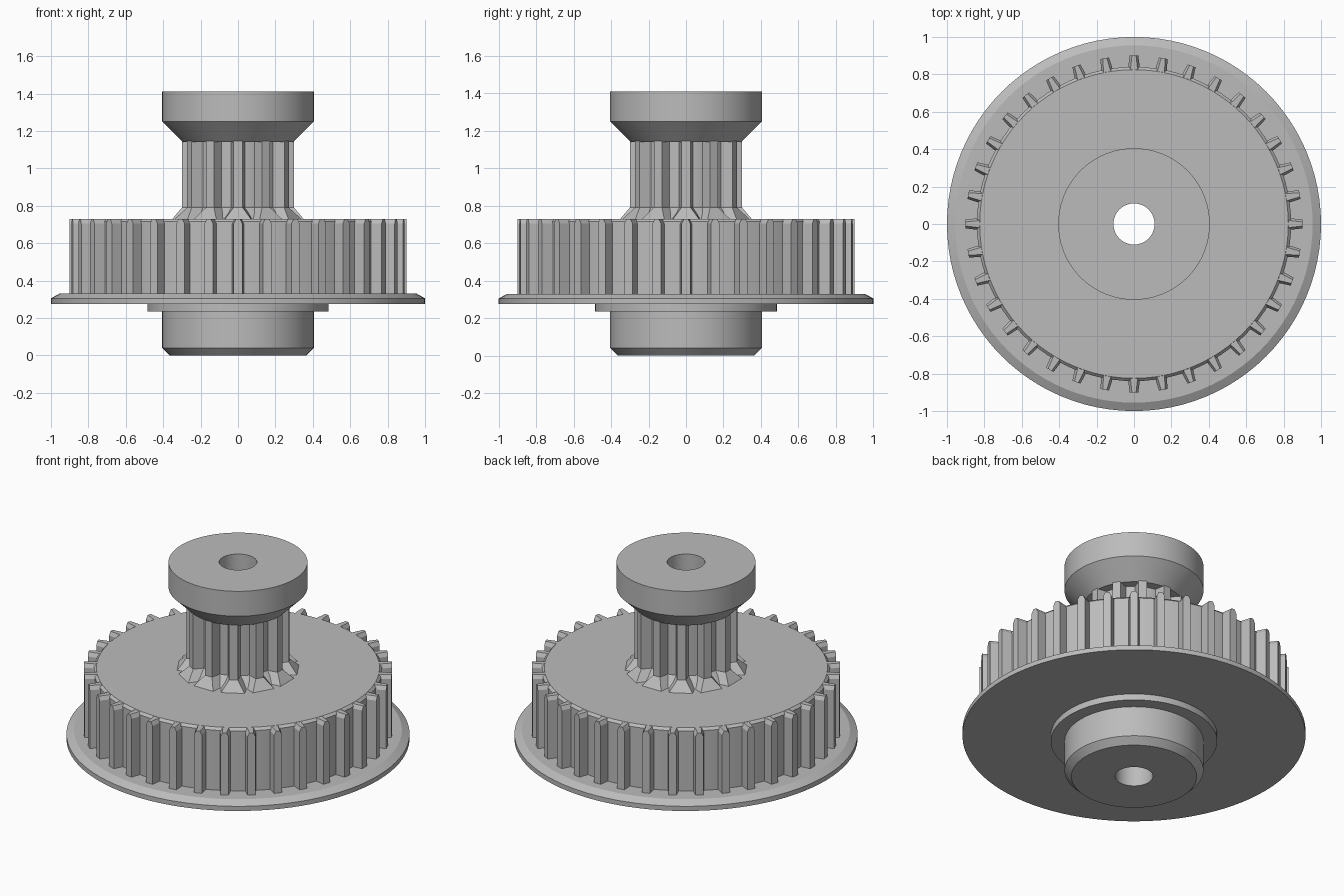
import bpy, bmesh, math
from mathutils import Matrix

cube = bpy.data.objects.get("Cube")
if cube:
    bpy.data.objects.remove(cube, do_unlink=True)

grey = bpy.data.materials.new("plain grey")
grey.use_nodes = True
color = (0.5, 0.5, 0.5, 1)
grey.diffuse_color = color
grey.node_tree.nodes["Principled BSDF"].inputs["Base Color"].default_value = color

BORE = 0.11


def finish(name, bm, smooth):
    bmesh.ops.recalc_face_normals(bm, faces=bm.faces)
    mesh = bpy.data.meshes.new(name)
    bm.to_mesh(mesh)
    bm.free()
    mesh.materials.append(grey)
    obj = bpy.data.objects.new(name, mesh)
    bpy.context.collection.objects.link(obj)
    if smooth:
        bpy.ops.object.select_all(action='DESELECT')
        obj.select_set(True)
        bpy.context.view_layer.objects.active = obj
        bpy.ops.object.shade_smooth_by_angle(angle=math.radians(20))


def lathe(name, outline, steps=96):
    """Spin an outer outline, closed along the bore, around z."""
    outline = [(BORE, outline[0][1])] + outline + [(BORE, outline[-1][1])]
    bm = bmesh.new()
    rings = []
    for i in range(steps):
        a = math.tau * i / steps
        rings.append([bm.verts.new((r * math.cos(a), r * math.sin(a), z)) for r, z in outline])
    n = len(outline)
    for i in range(steps):
        p, q = rings[i], rings[(i + 1) % steps]
        for j in range(n):
            k = (j + 1) % n
            bm.faces.new((p[j], q[j], q[k], p[k]))
    finish(name, bm, True)


def toothed_ring(name, count, levels):
    """Repeat a lofted tooth; levels are (z, inner r, outer r, inner half, outer half)."""
    bm = bmesh.new()
    for i in range(count):
        turn = Matrix.Rotation(math.tau * i / count, 3, 'Z')
        rings = []
        for z, r0, r1, h0, h1 in levels:
            ring = [bm.verts.new((r0, -h0, z)), bm.verts.new((r1, -h1, z)),
                    bm.verts.new((r1, h1, z)), bm.verts.new((r0, h0, z))]
            for v in ring:
                v.co = turn @ v.co
            rings.append(ring)
        for low, high in zip(rings, rings[1:]):
            for j in range(4):
                k = (j + 1) % 4
                bm.faces.new((low[j], low[k], high[k], high[j]))
        bm.faces.new(rings[0][::-1])
        bm.faces.new(rings[-1])
    finish(name, bm, False)


# Lower hub, its collar and the wide flange
lathe("lower_hub", [(0.365, 0), (0.405, 0.04), (0.405, 0.235)])
lathe("lower_collar", [(0.485, 0.235), (0.485, 0.275)])
lathe("flange", [(1, 0.275), (1, 0.305), (0.955, 0.33)])

# Large gear: round core with slim teeth whose tops are bevelled
lathe("large_gear_core", [(0.84, 0.33), (0.84, 0.715), (0.825, 0.73)])
toothed_ring("large_gear_teeth", 36, [
    (0.325, 0.8, 0.9, 0.036, 0.023),
    (0.705, 0.8, 0.9, 0.036, 0.023),
    (0.729, 0.8, 0.9, 0.022, 0.011)])

# Small gear: core, teeth and a flared foot under each tooth
lathe("small_gear_core", [(0.30, 0.73), (0.24, 0.79), (0.24, 1.14)])
toothed_ring("small_gear_teeth", 12, [
    (0.72, 0.2, 0.3, 0.043, 0.025),
    (1.145, 0.2, 0.3, 0.043, 0.025)])
toothed_ring("small_gear_feet", 12, [
    (0.725, 0.2, 0.355, 0.085, 0.072),
    (0.79, 0.2, 0.3, 0.043, 0.025)])

# Upper hub with a conical underside
lathe("upper_hub", [(0.295, 1.14), (0.405, 1.25), (0.405, 1.41)])
